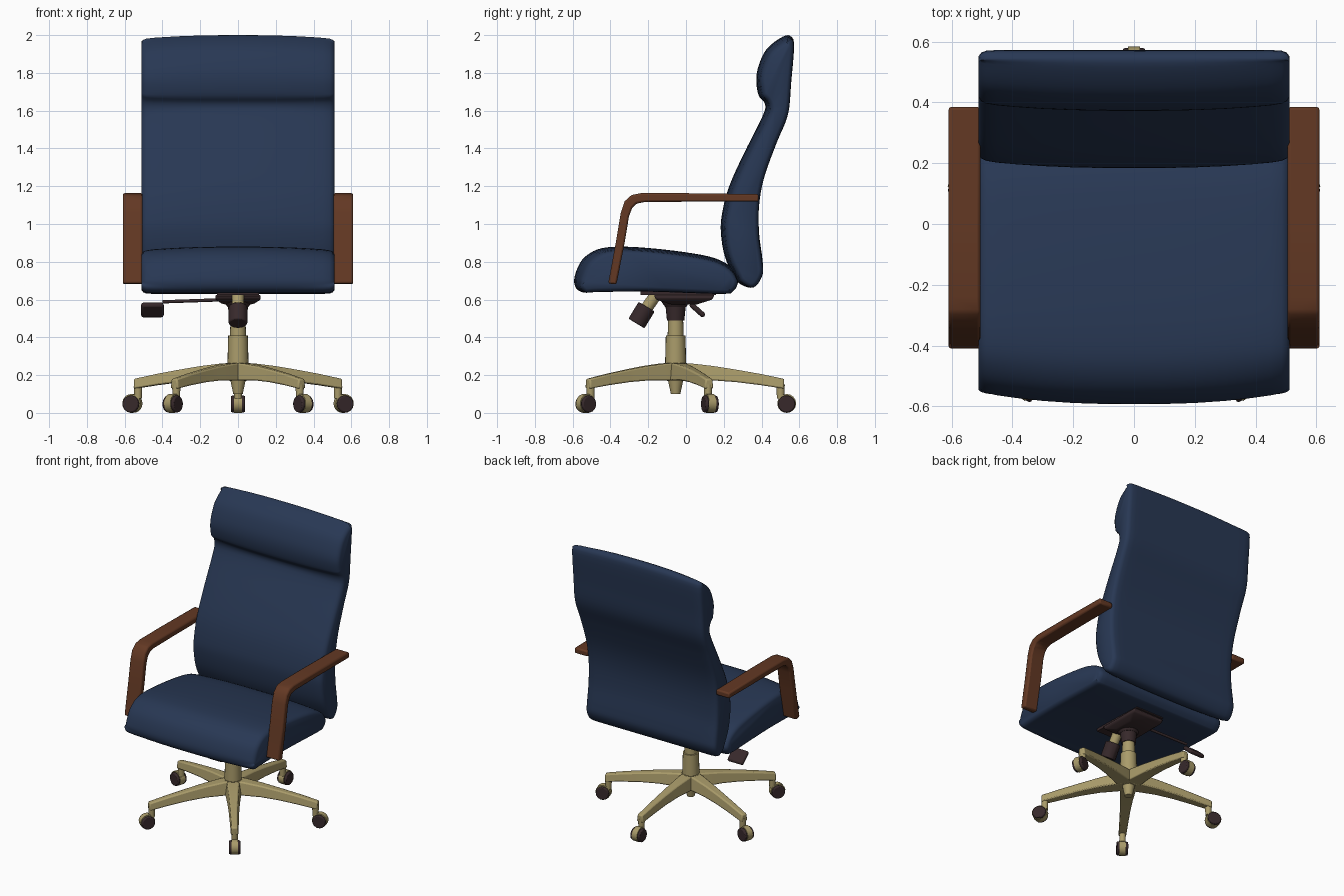
import bpy, bmesh, math
from mathutils import Vector, Matrix

cube = bpy.data.objects.get("Cube")
if cube:
    bpy.data.objects.remove(cube, do_unlink=True)


def material(name, rgb):
    m = bpy.data.materials.new(name)
    m.use_nodes = True
    m.diffuse_color = (*rgb, 1)
    bsdf = next(n for n in m.node_tree.nodes if n.type == 'BSDF_PRINCIPLED')
    bsdf.inputs["Base Color"].default_value = (*rgb, 1)
    bsdf.inputs["Roughness"].default_value = 0.6
    return m


BLUE = material("navy upholstery", (0.021, 0.039, 0.088))
WOOD = material("brown wood", (0.125, 0.040, 0.017))
TAN = material("tan metal", (0.40, 0.33, 0.145))
DARK = material("dark plastic", (0.038, 0.022, 0.024))
HUB_Y = -0.055


def finish(name, bm, mat, bevel=0, angle=40):
    bmesh.ops.recalc_face_normals(bm, faces=bm.faces)
    me = bpy.data.meshes.new(name)
    bm.to_mesh(me)
    bm.free()
    me.materials.append(mat)
    ob = bpy.data.objects.new(name, me)
    bpy.context.collection.objects.link(ob)
    if bevel:
        b = ob.modifiers.new("rounded edges", 'BEVEL')
        b.width, b.segments, b.limit_method = bevel, 2, 'ANGLE'
    bpy.ops.object.select_all(action='DESELECT')
    ob.select_set(True)
    bpy.context.view_layer.objects.active = ob
    bpy.ops.object.shade_smooth_by_angle(angle=math.radians(angle))
    return ob


def loft(name, rings, mat, **kw):
    """Skin a list of equal closed rings and cap both ends."""
    bm = bmesh.new()
    vs = [[bm.verts.new(p) for p in ring] for ring in rings]
    n = len(vs[0])
    for a, b in zip(vs, vs[1:]):
        for i in range(n):
            j = (i + 1) % n
            bm.faces.new((a[i], a[j], b[j], b[i]))
    bm.faces.new(vs[0])
    bm.faces.new(vs[-1])
    return finish(name, bm, mat, **kw)


def rod(name, a, b, r1, r2, mat, sides=20, **kw):
    a, b = Vector(a), Vector(b)
    d = b - a
    bm = bmesh.new()
    rot = Vector((0, 0, 1)).rotation_difference(d).to_matrix().to_4x4()
    bmesh.ops.create_cone(bm, cap_ends=True, segments=sides, radius1=r1, radius2=r2,
                          depth=d.length, matrix=Matrix.Translation((a + b) / 2) @ rot)
    return finish(name, bm, mat, **kw)


def box(name, centre, size, mat, rot=Matrix(), **kw):
    bm = bmesh.new()
    bmesh.ops.create_cube(bm, size=1, matrix=Matrix.Translation(centre) @ rot @ Matrix.Diagonal((*size, 1)))
    return finish(name, bm, mat, **kw)


def smooth_loop(pts, steps=4):
    """Closed Catmull-Rom curve through the points."""
    p = [Vector(q) for q in pts]
    n, out = len(p), []
    for i in range(n):
        a, b, c, d = (p[(i + k) % n] for k in (-1, 0, 1, 2))
        for s in range(steps):
            t = s / steps
            out.append(0.5 * (2 * b + (c - a) * t + (2 * a - 5 * b + 4 * c - d) * t * t
                              + (3 * b - a - 3 * c + d) * t ** 3))
    return out


def cushion(name, pts, front, top):
    """Counter-clockwise (y, z) profile swept across x, crowned in the middle."""
    prof = smooth_loop(pts)
    n = len(prof)
    normals = []
    for i in range(n):
        t = (prof[(i + 1) % n] - prof[i - 1]).normalized()
        normals.append(Vector((t.y, -t.x)))
    half = [0, 0.1, 0.2, 0.3, 0.39, 0.45, 0.485, 0.502, 0.512]
    edge = {0.485: 0.002, 0.502: 0.008, 0.512: 0.022}
    rings = []
    for x in [-h for h in half[:0:-1]] + half:
        u = (abs(x) / 0.512) ** 2.5
        ring = []
        for p, m in zip(prof, normals):
            drop = u * (front * max(0, -m.x) + top * max(0, m.y)) + edge.get(abs(x), 0)
            q = p - m * drop
            ring.append((x, q.x, q.y))
        rings.append(ring)
    return loft(name, rings, BLUE, angle=50)


# Upholstery
cushion("seat_cushion", [
    (-0.59, 0.72), (-0.583, 0.662), (-0.54, 0.637), (-0.46, 0.64), (-0.2, 0.642), (0.18, 0.63),
    (0.25, 0.645), (0.275, 0.70), (0.24, 0.77), (0.15, 0.82), (0, 0.85), (-0.2, 0.873),
    (-0.36, 0.88), (-0.47, 0.865), (-0.55, 0.81)], 0.04, 0.02)
cushion("backrest", [
    (0.29, 0.68), (0.36, 0.665), (0.405, 0.73), (0.405, 0.81), (0.387, 0.95), (0.387, 1.1),
    (0.415, 1.25), (0.48, 1.43), (0.54, 1.58), (0.557, 1.75), (0.572, 1.94), (0.557, 1.992),
    (0.515, 1.993), (0.43, 1.93), (0.385, 1.84), (0.372, 1.76), (0.385, 1.68), (0.418, 1.635),
    (0.405, 1.57), (0.30, 1.36), (0.225, 1.19), (0.19, 1.05), (0.185, 0.95), (0.205, 0.83),
    (0.25, 0.73)], 0.025, 0.02)

# Armrests: a bent flat bar on each side
outer = [(-0.412, 0.685), (-0.372, 0.90), (-0.345, 1.06), (-0.325, 1.12), (-0.29, 1.153),
         (-0.24, 1.163), (0, 1.163), (0.385, 1.158)]
inner = [(-0.368, 0.68), (-0.325, 0.90), (-0.302, 1.04), (-0.285, 1.085), (-0.262, 1.108),
         (-0.22, 1.116), (0, 1.118), (0.385, 1.118)]
for side, s in (("left", 1), ("right", -1)):
    rings = [[(s * 0.505, *o), (s * 0.61, *o), (s * 0.61, *i), (s * 0.505, *i)]
             for o, i in zip(outer, inner)]
    loft(side + "_armrest", rings, WOOD, bevel=0.01)

# Centre column, from hub to seat
for name, z1, z2, r1, r2, mat in (
        ("hub_tip", 0.10, 0.18, 0.025, 0.042, TAN),
        ("hub", 0.17, 0.265, 0.045, 0.06, TAN),
        ("column_sleeve", 0.25, 0.41, 0.056, 0.052, TAN),
        ("column_neck", 0.41, 0.50, 0.042, 0.040, TAN),
        ("column_collar", 0.49, 0.57, 0.046, 0.054, DARK),
        ("mechanism_cup", 0.56, 0.61, 0.055, 0.09, DARK)):
    rod(name, (0, HUB_Y, z1), (0, HUB_Y, z2), r1, r2, mat)

# Tilt mechanism, tension knob and height lever
loft("mechanism_body", [[(x * w, y, z) for x, y in
     ((-1, -0.08 - k), (1, -0.08 - k), (1, 0.06 + k), (-1, 0.06 + k))]
     for z, w, k in ((0.575, 0.08, 0), (0.60, 0.12, 0.08), (0.625, 0.12, 0.09))], DARK, bevel=0.008)
box("mounting_plate", (0, -0.04, 0.634), (0.22, 0.4, 0.022), DARK)
rod("tension_shaft", (0, -0.15, 0.64), (0, -0.225, 0.53), 0.032, 0.032, TAN)
rod("tension_knob", (0, -0.208, 0.562), (0, -0.262, 0.473), 0.05, 0.05, DARK, sides=12, bevel=0.006)
rod("lever_rod", (-0.05, 0.03, 0.60), (-0.40, 0.05, 0.588), 0.009, 0.009, DARK, sides=10)
box("lever_paddle", (-0.453, 0.06, 0.545), (0.12, 0.10, 0.028), DARK,
    rot=Matrix.Rotation(math.radians(-42), 4, 'X'), bevel=0.012)

# Five-legged base with twin-wheel casters
stations = [(0.0, 0.055, 0.265, 0.17), (0.08, 0.052, 0.262, 0.172), (0.2, 0.042, 0.248, 0.172),
            (0.32, 0.035, 0.229, 0.163), (0.45, 0.030, 0.206, 0.147), (0.575, 0.026, 0.18, 0.128)]
for k in range(5):
    a = math.radians(90 + 72 * k)
    out, across = Vector((math.cos(a), math.sin(a), 0)), Vector((-math.sin(a), math.cos(a), 0))

    def at(r, w, z):
        return out * r + across * w + Vector((0, HUB_Y, z))

    tag = f"_{k + 1}"
    loft("base_leg" + tag, [[at(r, -w, lo), at(r, w, lo), at(r, w * 0.72, hi), at(r, -w * 0.72, hi)]
                            for r, w, hi, lo in stations], TAN, bevel=0.008)
    rod("caster_stem" + tag, at(0.556, 0, 0.075), at(0.556, 0, 0.15), 0.02, 0.022, TAN, sides=12)
    rod("caster_hood" + tag, at(0.588, -0.02, 0.05), at(0.588, 0.02, 0.05), 0.05, 0.05, TAN, sides=16)
    for side, s in (("a", -1), ("b", 1)):
        rod("caster_wheel" + tag + side, at(0.588, s * 0.018, 0.047), at(0.588, s * 0.037, 0.047),
            0.047, 0.044, DARK, sides=14, bevel=0.005)
